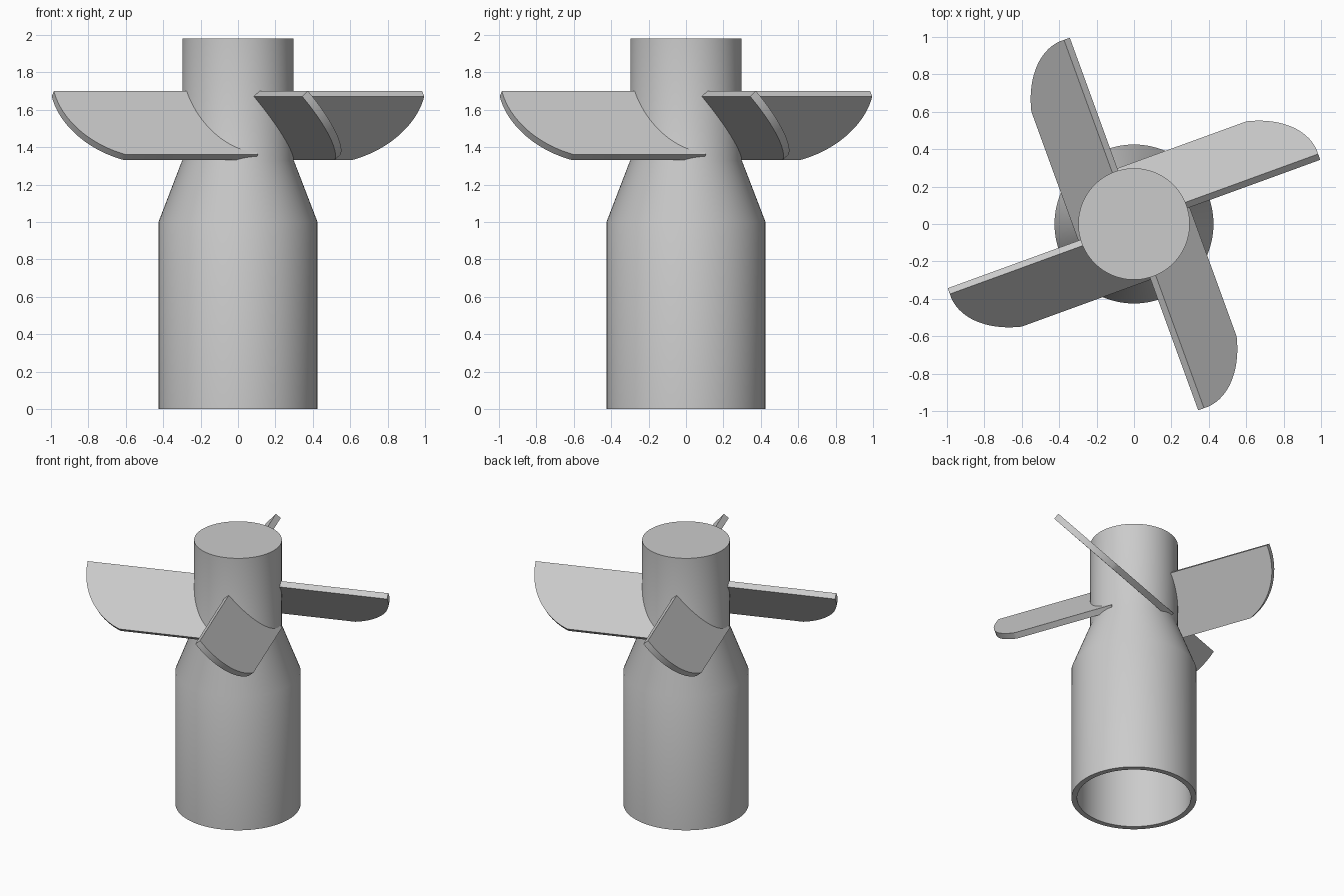
import bpy, bmesh, math
from mathutils import Matrix, Vector

cube = bpy.data.objects.get("Cube")
if cube:
    bpy.data.objects.remove(cube, do_unlink=True)

# Single plain grey
grey = bpy.data.materials.new("plain_grey")
grey.use_nodes = True
colour = (0.6, 0.6, 0.6, 1)
grey.diffuse_color = colour
grey.node_tree.nodes["Principled BSDF"].inputs["Base Color"].default_value = colour


def add_object(name, bm):
    bmesh.ops.recalc_face_normals(bm, faces=bm.faces[:])
    mesh = bpy.data.meshes.new(name)
    bm.to_mesh(mesh)
    bm.free()
    mesh.materials.append(grey)
    obj = bpy.data.objects.new(name, mesh)
    bpy.context.collection.objects.link(obj)
    bpy.ops.object.select_all(action='DESELECT')
    obj.select_set(True)
    bpy.context.view_layer.objects.active = obj
    bpy.ops.object.shade_smooth_by_angle(angle=math.radians(30))
    return obj


# Body: turned profile with a solid hub, a sloped shoulder and a bored skirt
profile = [(0, 1.98), (0.298, 1.98), (0.298, 1.33), (0.425, 1.0),
           (0.425, 0), (0.387, 0), (0.387, 1.0), (0, 1.0)]
bm = bmesh.new()
verts = [bm.verts.new((r, 0, z)) for r, z in profile]
edges = [bm.edges.new(pair) for pair in zip(verts, verts[1:])]
bmesh.ops.spin(bm, geom=verts + edges, axis=(0, 0, 1), cent=(0, 0, 0),
               angle=math.tau, steps=96, use_merge=True)
bmesh.ops.remove_doubles(bm, verts=bm.verts[:], dist=0.0001)
add_object("body", bm)

# Blade outline: straight edges and a bulging arc at the tip
LENGTH, FLAT, WIDTH, THICK = 1.053, 0.752, 0.45, 0.044
SAGITTA, STEPS = 0.088, 20
PITCH = math.radians(49)
tip, low = Vector((LENGTH, 0)), Vector((FLAT, WIDTH))
half = (low - tip).length / 2
radius = (half ** 2 + SAGITTA ** 2) / (2 * SAGITTA)
along = (low - tip).normalized()
outward = Vector((along.y, -along.x))
centre = (tip + low) / 2 - outward * (radius - SAGITTA)
sweep = math.asin(half / radius)
outline = [Vector((0, 0))]
for i in range(STEPS + 1):
    a = sweep * (2 * i / STEPS - 1)
    outline.append(centre + radius * (outward * math.cos(a) + along * math.sin(a)))
outline.append(Vector((0, WIDTH)))

# Four pitched blades around the hub
down = Vector((0, math.cos(PITCH), -math.sin(PITCH)))
normal = Vector((0, math.sin(PITCH), math.cos(PITCH)))
start = Vector((0, 0.015, 1.70))
for k in range(4):
    bm = bmesh.new()
    face = bm.faces.new([bm.verts.new(start + Vector((p.x, 0, 0)) + down * p.y)
                         for p in outline])
    extruded = bmesh.ops.extrude_face_region(bm, geom=[face], use_keep_orig=True)
    moved = [g for g in extruded["geom"] if isinstance(g, bmesh.types.BMVert)]
    bmesh.ops.translate(bm, verts=moved, vec=-normal * THICK)
    turn = Matrix.Rotation(math.radians(20 + 90 * k), 4, 'Z')
    bmesh.ops.transform(bm, matrix=turn, verts=bm.verts[:])
    add_object(f"blade_{k + 1}", bm)
